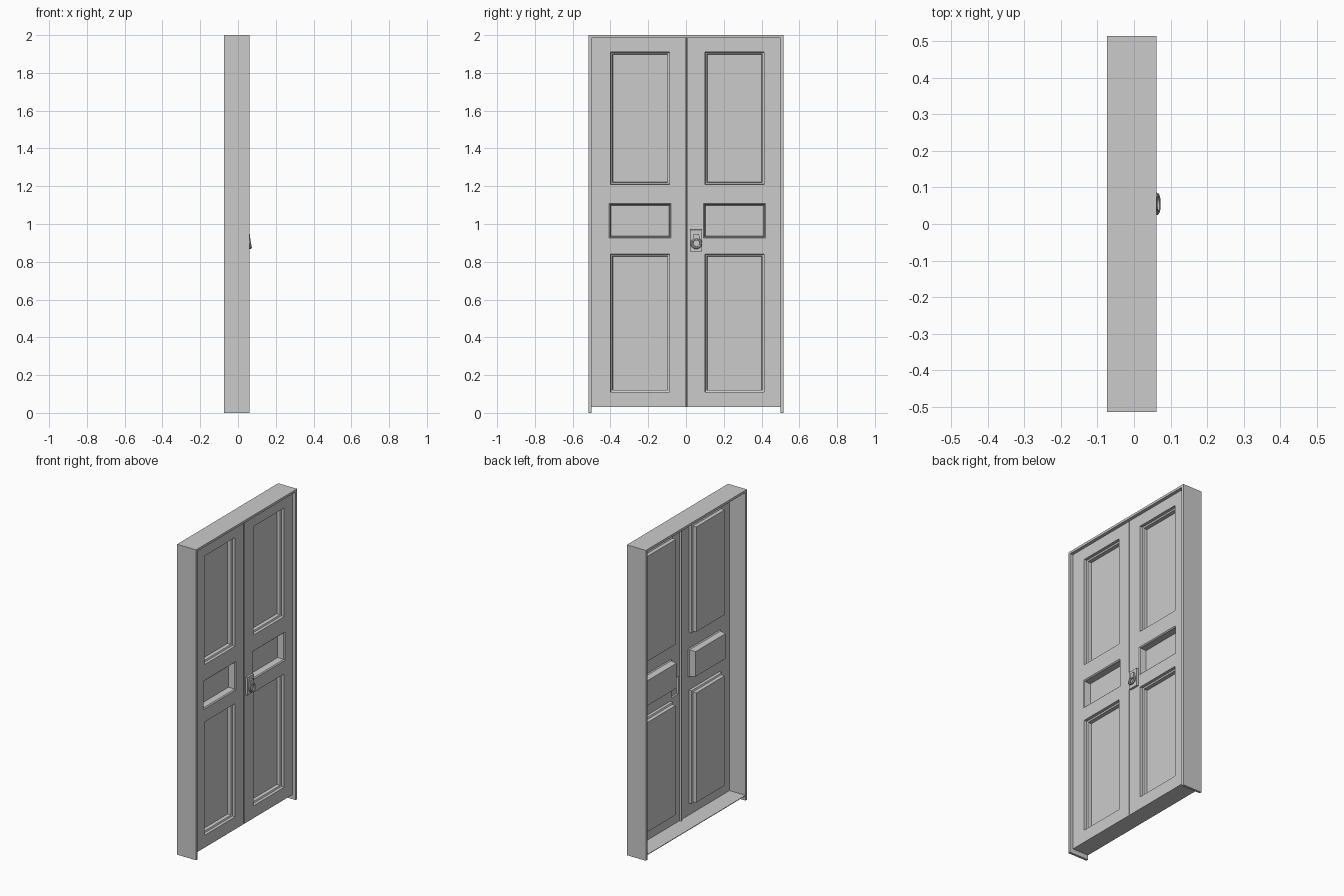
import bpy, bmesh, math

if "Cube" in bpy.data.objects:
    bpy.data.objects.remove(bpy.data.objects["Cube"])

FACE_X = 0.04                      # outer face of the door leaves
Y0, Y1, Z0, Z1 = -0.50, 0.50, 0.03, 1.985


def finish(name, bm):
    bmesh.ops.remove_doubles(bm, verts=bm.verts, dist=1e-5)
    mesh = bpy.data.meshes.new(name)
    bm.to_mesh(mesh)
    bm.free()
    obj = bpy.data.objects.new(name, mesh)
    bpy.context.collection.objects.link(obj)
    return obj


def box(name, x0, x1, y0, y1, z0, z1, taper=1.0):
    bm = bmesh.new()
    bmesh.ops.create_cube(bm, size=1)
    for v in bm.verts:
        t = taper if v.co.z > 0 else 1.0
        v.co = ((x0 + x1) / 2 + v.co.x * (x1 - x0),
                (y0 + y1) / 2 + v.co.y * (y1 - y0) * t,
                (z0 + z1) / 2 + v.co.z * (z1 - z0))
    return finish(name, bm)


def stepped_panel(bm, rect, profile):
    """Pressed panel: nested rectangles given as (inset, x), closed by a cap."""
    y0, y1, z0, z1 = rect
    previous = None
    for d, x in profile:
        ring = [bm.verts.new((x, y, z)) for y, z in
                ((y0 + d, z0 + d), (y1 - d, z0 + d), (y1 - d, z1 - d), (y0 + d, z1 - d))]
        if previous:
            for i in range(4):
                j = (i + 1) % 4
                bm.faces.new((previous[i], previous[j], ring[j], ring[i]))
        previous = ring
    bm.faces.new(previous)


# door leaves: one pressed sheet with recessed panels, centre groove and lock plate
tall = [(0, FACE_X), (0.001, 0.022), (0.010, 0.018), (0.012, -0.004)]
small = [(0, FACE_X), (0.006, 0.034), (0.011, -0.004)]
groove = [(0, FACE_X), (0.0005, 0.026)]
plate = [(0, FACE_X), (0.0005, 0.053)]
pressings = [((0.001, 0.009, Z0, Z1), groove), ((0.02, 0.086, 0.855, 0.97), plate)]
for side in (-1, 1):
    for z0, z1, inner, outer, profile in ((0.11, 0.84, 0.094, 0.406, tall),
                                          (0.925, 1.108, 0.086, 0.414, small),
                                          (1.21, 1.91, 0.094, 0.406, tall)):
        a, b = sorted((side * inner + 0.007, side * outer + 0.007))
        pressings.append(((a, b, z0, z1), profile))

bm = bmesh.new()
ys = sorted({Y0, Y1} | {v for r, _ in pressings for v in r[:2]})
zs = sorted({Z0, Z1} | {v for r, _ in pressings for v in r[2:]})
for ya, yb in zip(ys, ys[1:]):
    for za, zb in zip(zs, zs[1:]):
        yc, zc = (ya + yb) / 2, (za + zb) / 2
        if any(r[0] < yc < r[1] and r[2] < zc < r[3] for r, _ in pressings):
            continue
        bm.faces.new([bm.verts.new((FACE_X, y, z)) for y, z in
                      ((ya, za), (yb, za), (yb, zb), (ya, zb))])
for rect, profile in pressings:
    stepped_panel(bm, rect, profile)
finish("door_leaves", bm)

# frame: two jambs, header and raised sill
box("jamb_left", -0.074, 0.061, -0.515, Y0, 0, 2)
box("jamb_right", -0.074, 0.061, Y1, 0.515, 0, 2)
box("header", -0.074, 0.061, Y0, Y1, Z1, 2)
box("sill", -0.074, FACE_X, Y0, Y1, Z0, Z0 + 0.004)

# pull ring with its tapered hinge block
box("ring_hinge", 0.050, 0.063, 0.036, 0.074, 0.912, 0.947, 0.75)
bpy.ops.mesh.primitive_torus_add(major_segments=20, minor_segments=8,
                                 major_radius=0.024, minor_radius=0.007,
                                 location=(0.062, 0.055, 0.898),
                                 rotation=(0, math.radians(100 - 20), 0))
ring = bpy.context.object
ring.name = "pull_ring"
bpy.ops.object.shade_smooth_by_angle()
